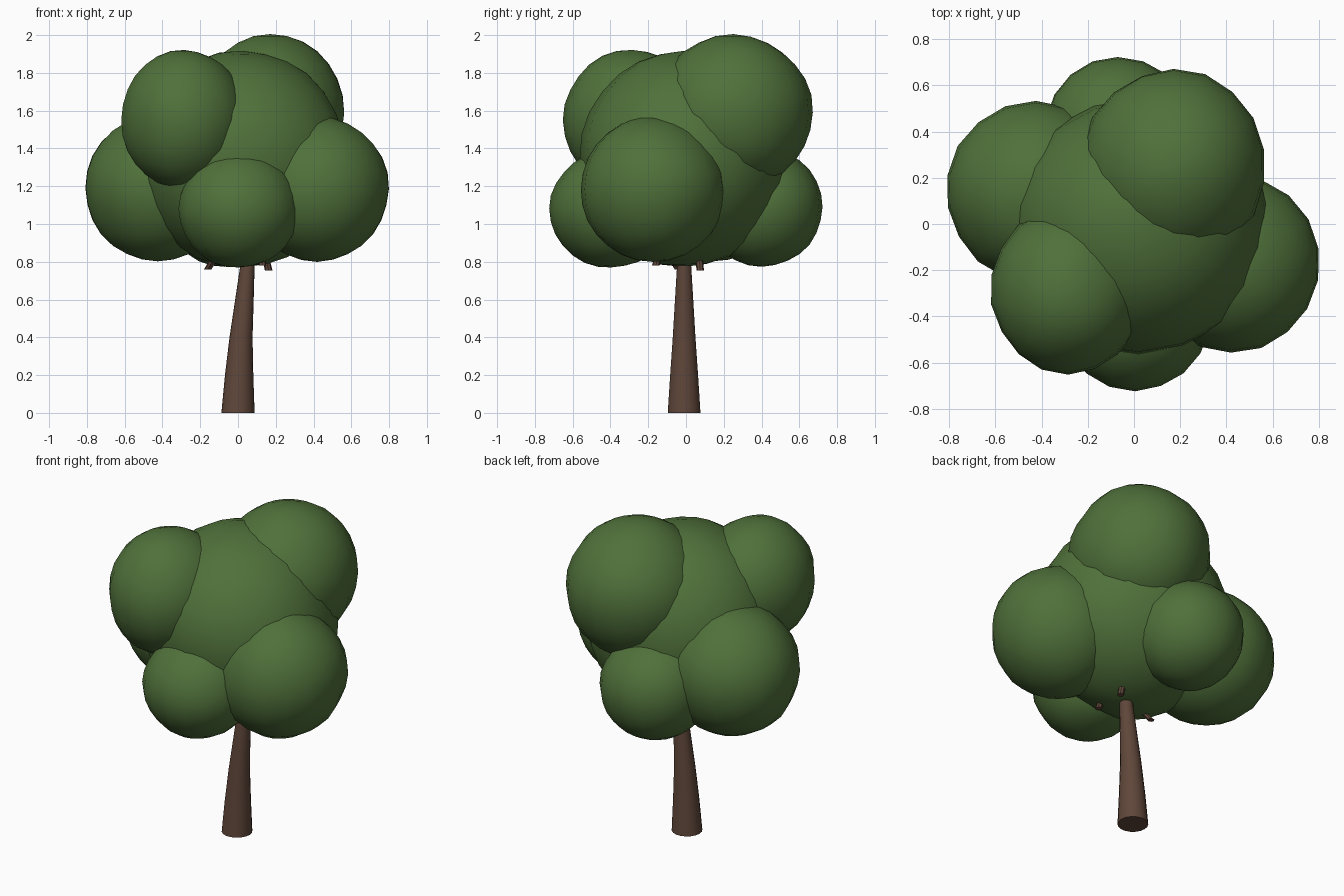
import bpy, bmesh, math
from mathutils import Vector, noise

cube = bpy.data.objects.get("Cube")
if cube:
    bpy.data.objects.remove(cube)


def make_material(name, rgb):
    mat = bpy.data.materials.new(name)
    mat.use_nodes = True
    mat.diffuse_color = (*rgb, 1)
    mat.node_tree.nodes["Principled BSDF"].inputs["Base Color"].default_value = (*rgb, 1)
    return mat


leaf_green = make_material("leaf green", (0.08, 0.165, 0.043))
bark_brown = make_material("bark brown", (0.115, 0.062, 0.042))


def finish(name, bm, mat, angle):
    bmesh.ops.recalc_face_normals(bm, faces=bm.faces)
    mesh = bpy.data.meshes.new(name)
    bm.to_mesh(mesh)
    bm.free()
    mesh.materials.append(mat)
    obj = bpy.data.objects.new(name, mesh)
    bpy.context.collection.objects.link(obj)
    bpy.ops.object.select_all(action='DESELECT')
    obj.select_set(True)
    bpy.context.view_layer.objects.active = obj
    bpy.ops.object.shade_smooth_by_angle(angle=math.radians(angle))
    return obj


def foliage(name, centre, radii):
    """Slightly lumpy, smooth-shaded ball of leaves."""
    bm = bmesh.new()
    bmesh.ops.create_uvsphere(bm, u_segments=18, v_segments=14, radius=1)
    c, r = Vector(centre), Vector(radii)
    for v in bm.verts:
        bump = 1 + 0.025 * noise.noise(v.co * 1.6 + c * 7)
        v.co = c + v.co * r * bump
    finish(name, bm, leaf_green, 60)


def tapered_tube(name, path, sides):
    """Capped tube through (x, y, z, radius) stations."""
    bm = bmesh.new()
    rings = []
    for x, y, z, r in path:
        angles = [math.tau * i / sides for i in range(sides)]
        rings.append([bm.verts.new((x + r * math.cos(a), y + r * math.sin(a), z))
                      for a in angles])
    for low, high in zip(rings, rings[1:]):
        for i in range(sides):
            j = (i + 1) % sides
            bm.faces.new((low[i], low[j], high[j], high[i]))
    bm.faces.new(rings[0])
    bm.faces.new(rings[-1])
    finish(name, bm, bark_brown, 40)


# Crown: a large core with six clumps around it
foliage("crown_core", (0.02, -0.01, 1.345), (0.565, 0.555, 0.575))
foliage("crown_top_back", (0.17, 0.25, 1.59), (0.4, 0.42, 0.41))
foliage("crown_upper_right", (-0.285, -0.285, 1.55), (0.335, 0.365, 0.375))
foliage("crown_right", (-0.425, 0.14, 1.19), (0.385, 0.39, 0.39))
foliage("crown_left", (0.42, -0.175, 1.185), (0.383, 0.385, 0.385))
foliage("crown_front_low", (0.005, -0.395, 1.08), (0.323, 0.325, 0.313))
foliage("crown_back_low", (-0.07, 0.4, 1.09), (0.32, 0.323, 0.315))

# Trunk with a gentle bend
tapered_tube("trunk", [
    (0, -0.01, 0, 0.088),
    (0.006, -0.01, 0.2, 0.075),
    (0.016, -0.01, 0.4, 0.061),
    (0.034, -0.01, 0.6, 0.049),
    (0.05, -0.01, 0.78, 0.038),
    (0.06, -0.01, 1.05, 0.025),
], 18)

# Branch stubs showing under the crown
stubs = {
    "branch_right": ((-0.16, -0.04, 0.76), (-0.08, -0.13, 0.9)),
    "branch_left": ((0.162, 0.075, 0.755), (0.13, 0.065, 0.9)),
    "branch_front": ((0.13, -0.16, 0.78), (0.11, -0.12, 0.92)),
}
for name, (low, high) in stubs.items():
    tapered_tube(name, [(*low, 0.02), (*high, 0.017)], 8)
